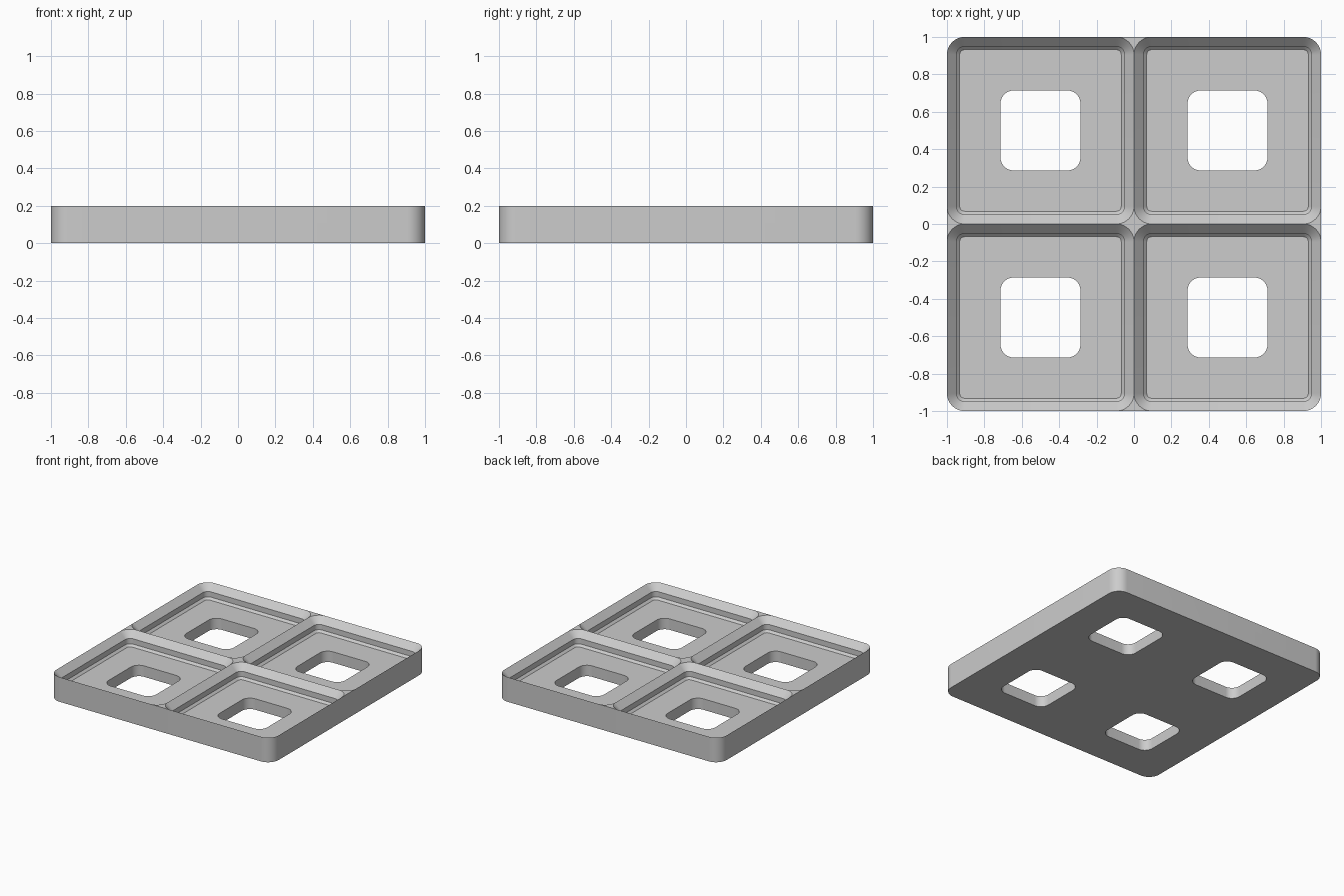
import bpy, bmesh, math

if "Cube" in bpy.data.objects:
    bpy.data.objects.remove(bpy.data.objects["Cube"])

TOP = 0.2            # plate height
CELL = 0.5           # half width of one cell
CORNER = 0.095       # outer corner radius
STEPS = 12           # segments per rounded corner

grey = bpy.data.materials.new("light grey")
grey.diffuse_color = (0.604, 0.604, 0.604, 1)
grey.use_nodes = True
grey.node_tree.nodes["Principled BSDF"].inputs["Base Color"].default_value = grey.diffuse_color

bm = bmesh.new()


def ring(cx, cy, half, radii, z):
    """Rounded square with one radius per corner, going round from +x +y."""
    verts = []
    for k, (sx, sy) in enumerate([(1, 1), (-1, 1), (-1, -1), (1, -1)]):
        r = radii[k]
        for i in range(STEPS + 1):
            a = math.pi / 2 * (k + i / STEPS)
            verts.append(bm.verts.new((cx + sx * (half - r) + r * math.cos(a),
                                       cy + sy * (half - r) + r * math.sin(a), z)))
    return verts


def bridge(a, b, keep=lambda p, q: True):
    n = len(a)
    for i in range(n):
        j = (i + 1) % n
        if keep(a[i].co, a[j].co):
            bm.faces.new((a[i], a[j], b[j], b[i]))


def on_outside(p, q):
    """False for edges lying on the seams between cells."""
    return not any(abs(p[k]) < 1e-5 and abs(q[k]) < 1e-5 for k in (0, 1))


for cell, (cx, cy) in enumerate([(CELL, CELL), (-CELL, CELL), (-CELL, -CELL), (CELL, -CELL)]):
    # Outline is rounded only at the plate's own corner
    outline_radii = [CORNER if k == cell else 0 for k in range(4)]
    outline_bottom = ring(cx, cy, CELL, outline_radii, 0)
    outline_top = ring(cx, cy, CELL, outline_radii, TOP)
    # Stepped pocket: upper slope, straight wall, lower slope, floor, square hole
    steps = [(0, TOP), (0.051, TOP - 0.051), (0.051, TOP - 0.094), (0.068, TOP - 0.111)]
    rings = [ring(cx, cy, CELL - d, [CORNER - d] * 4, z) for d, z in steps]
    rings.append(ring(cx, cy, 0.214, [0.0714] * 4, TOP - 0.111))
    rings.append(ring(cx, cy, 0.214, [0.0714] * 4, 0))
    chain = [outline_top] + rings + [outline_bottom]
    for a, b in zip(chain, chain[1:]):
        bridge(a, b)
    bridge(outline_bottom, outline_top, on_outside)

# Weld the four cells and drop collapsed faces
bmesh.ops.remove_doubles(bm, verts=bm.verts, dist=1e-5)
bmesh.ops.dissolve_degenerate(bm, edges=bm.edges, dist=1e-5)
bmesh.ops.recalc_face_normals(bm, faces=bm.faces)

mesh = bpy.data.meshes.new("grid_baseplate")
bm.to_mesh(mesh)
bm.free()
mesh.materials.append(grey)
plate = bpy.data.objects.new("grid_baseplate", mesh)
bpy.context.collection.objects.link(plate)
bpy.context.view_layer.objects.active = plate
plate.select_set(True)
bpy.ops.object.shade_smooth_by_angle(angle=math.radians(30))
